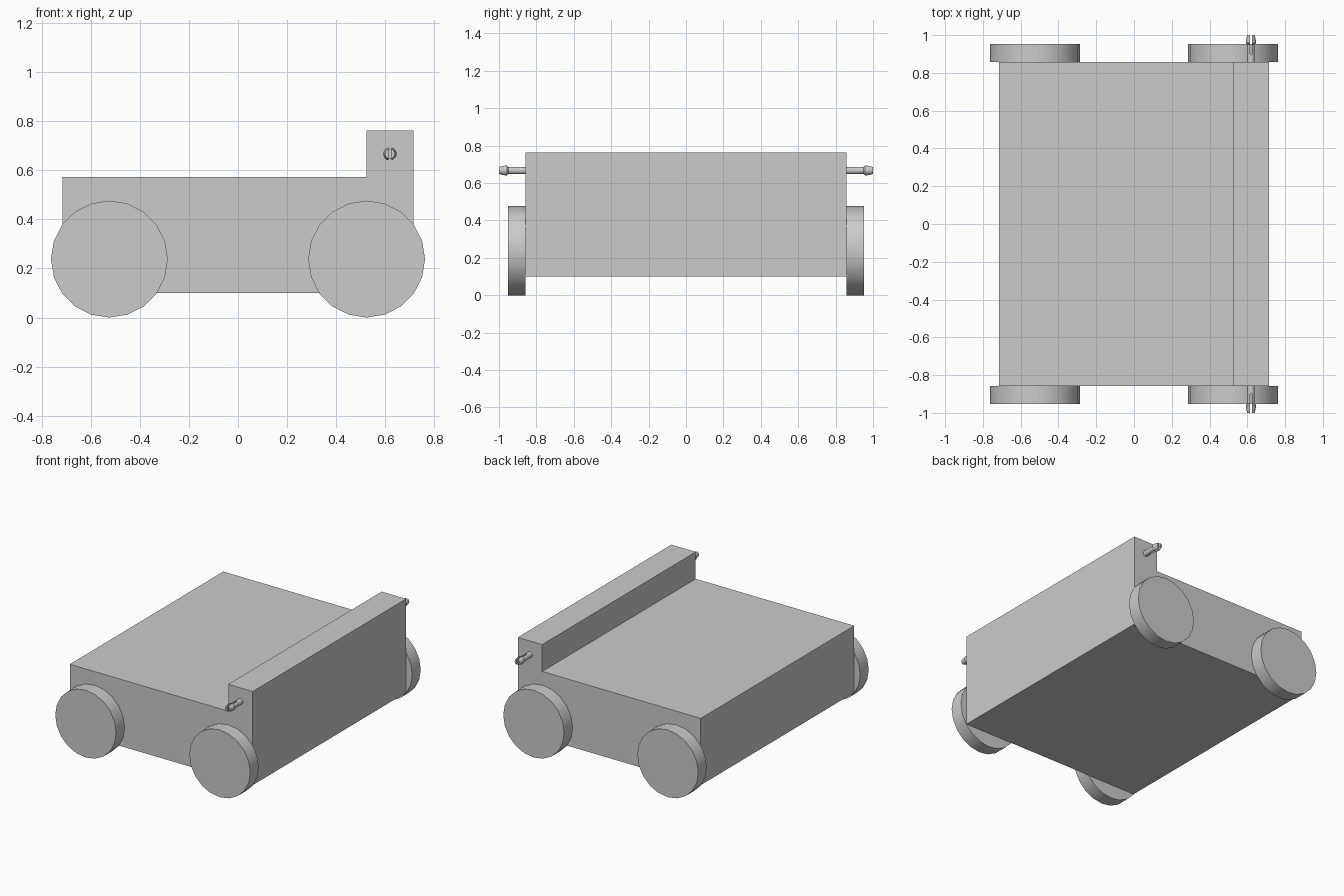
import bpy, bmesh, math
from mathutils import Matrix, Vector

if "Cube" in bpy.data.objects:
    bpy.data.objects.remove(bpy.data.objects["Cube"], do_unlink=True)

GREY = (0.6, 0.6, 0.6, 1.0)
grey = bpy.data.materials.new("plain grey")
grey.use_nodes = True
grey.diffuse_color = GREY
grey.node_tree.nodes["Principled BSDF"].inputs["Base Color"].default_value = GREY

HALF_LENGTH = 0.857
WHEEL_R, WHEEL_T = 0.238, 0.095
AXLE_X = 0.524
PIN_X, PIN_Z = 0.619, 0.667


def finish(name, bm, smooth=False):
    bmesh.ops.recalc_face_normals(bm, faces=bm.faces)
    mesh = bpy.data.meshes.new(name)
    bm.to_mesh(mesh)
    bm.free()
    mesh.materials.append(grey)
    obj = bpy.data.objects.new(name, mesh)
    bpy.context.collection.objects.link(obj)
    if smooth:
        bpy.ops.object.select_all(action="DESELECT")
        obj.select_set(True)
        bpy.context.view_layer.objects.active = obj
        bpy.ops.object.shade_smooth_by_angle(angle=math.radians(30))
    return obj


# Body: L-shaped profile extruded front to back
def make_body():
    profile = [(-0.715, 0.1), (0.715, 0.1), (0.715, 0.762),
               (0.524, 0.762), (0.524, 0.572), (-0.715, 0.572)]
    bm = bmesh.new()
    face = bm.faces.new([bm.verts.new((x, -HALF_LENGTH, z)) for x, z in profile])
    grown = bmesh.ops.extrude_face_region(bm, geom=[face])["geom"]
    verts = [v for v in grown if isinstance(v, bmesh.types.BMVert)]
    bmesh.ops.translate(bm, verts=verts, vec=(0, 2 * HALF_LENGTH, 0))
    finish("body", bm)


# Wheels: 20-sided discs against the end faces
def make_wheel(name, x, side):
    bm = bmesh.new()
    place = (Matrix.Translation((x, side * (HALF_LENGTH + WHEEL_T / 2), WHEEL_R))
             @ Matrix.Rotation(math.pi / 2, 4, "X"))
    bmesh.ops.create_cone(bm, cap_ends=True, segments=20, radius1=WHEEL_R,
                          radius2=WHEEL_R, depth=WHEEL_T, matrix=place)
    finish(name, bm, smooth=True)


# Barbed pins: lathed profile, with the outer part split by an upright slot
def add_lathe(bm, profile, side):
    verts = [bm.verts.new((r, side * y, 0)) for r, y in profile]
    edges = [bm.edges.new(pair) for pair in zip(verts, verts[1:])]
    bmesh.ops.spin(bm, geom=verts + edges, cent=(0, 0, 0), axis=(0, 1, 0),
                   angle=2 * math.pi, steps=20, use_merge=True)
    bmesh.ops.remove_doubles(bm, verts=bm.verts, dist=0.0001)


def make_pin(name, side):
    slot, root = 0.006, 0.9
    bm = bmesh.new()
    add_lathe(bm, [(0, HALF_LENGTH), (0.02, HALF_LENGTH), (0.02, root), (0, root)], side)
    for half in (-1, 1):
        prong = bmesh.new()
        add_lathe(prong, [(0, root), (0.02, root), (0.02, 0.95), (0.027, 0.957),
                          (0.027, 0.967), (0.02, 1.0), (0, 1.0)], side)
        cut = bmesh.ops.bisect_plane(
            prong, geom=prong.verts[:] + prong.edges[:] + prong.faces[:],
            plane_co=Vector((half * slot, 0, 0)), plane_no=(half, 0, 0), clear_inner=True)
        rim = [e for e in cut["geom_cut"] if isinstance(e, bmesh.types.BMEdge)]
        bmesh.ops.contextual_create(prong, geom=rim)
        part = bpy.data.meshes.new("prong")
        prong.to_mesh(part)
        prong.free()
        bm.from_mesh(part)
        bpy.data.meshes.remove(part)
    bmesh.ops.translate(bm, verts=bm.verts, vec=(PIN_X, 0, PIN_Z))
    finish(name, bm, smooth=True)


make_body()
for end, side in (("front", -1), ("back", 1)):
    make_wheel(end + "_left_wheel", AXLE_X, side)
    make_wheel(end + "_right_wheel", -AXLE_X, side)
    make_pin(end + "_pin", side)
